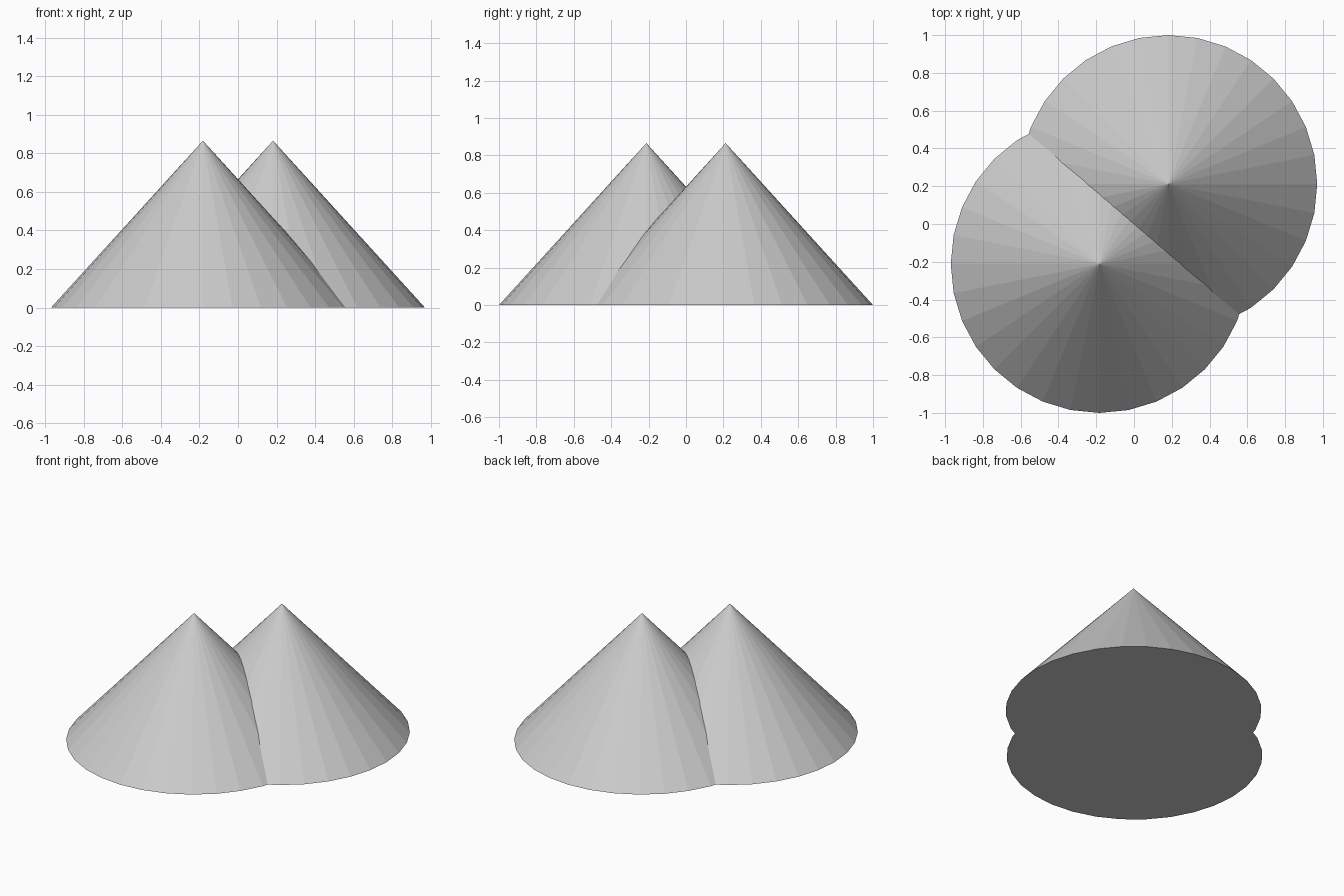
import bpy

if "Cube" in bpy.data.objects:
    bpy.data.objects.remove(bpy.data.objects["Cube"])

RADIUS, HEIGHT = 0.788, 0.866
OFFSET_X, OFFSET_Y = 0.182, 0.212


def peak(name, side):
    # Flat-faced 32-sided cone standing on the ground
    bpy.ops.mesh.primitive_cone_add(
        vertices=32, radius1=RADIUS, radius2=0, depth=HEIGHT,
        location=(side * OFFSET_X, side * OFFSET_Y, HEIGHT / 2))
    obj = bpy.context.object
    obj.name = name
    return obj


# Two identical peaks, diagonally opposite each other
front_peak = peak("twin_peaks", -1)
back_peak = peak("back_peak_helper", 1)

# Merge them into one solid
union = front_peak.modifiers.new("union", 'BOOLEAN')
union.operation = 'UNION'
union.solver = 'EXACT'
union.object = back_peak
bpy.context.view_layer.objects.active = front_peak
bpy.ops.object.modifier_apply(modifier=union.name)
bpy.data.objects.remove(back_peak, do_unlink=True)
